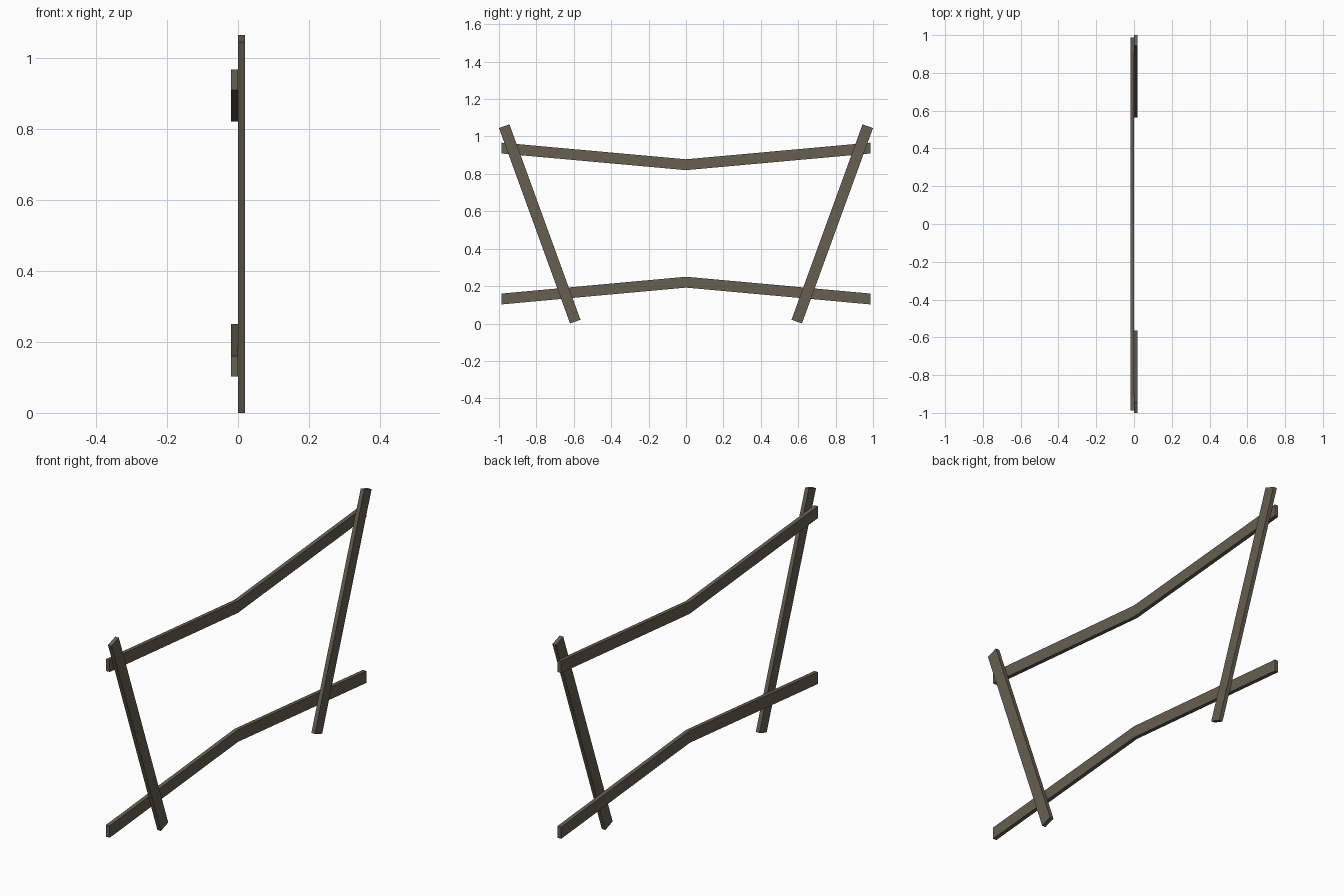
import bpy, bmesh

if "Cube" in bpy.data.objects:
    bpy.data.objects.remove(bpy.data.objects["Cube"])

wood = bpy.data.materials.new("weathered brown wood")
wood.diffuse_color = (0.135, 0.112, 0.082, 1)
wood.use_nodes = True
wood.node_tree.nodes["Principled BSDF"].inputs["Base Color"].default_value = wood.diffuse_color

T = 0.0192  # plank thickness


def plank(name, outline, x0, x1):
    """Extrude a (y, z) outline between two x positions."""
    bm = bmesh.new()
    back = [bm.verts.new((x0, y, z)) for y, z in outline]
    front = [bm.verts.new((x1, y, z)) for y, z in outline]
    n = len(outline)
    bm.faces.new(back)
    bm.faces.new(front)
    for i in range(n):
        j = (i + 1) % n
        bm.faces.new((back[i], back[j], front[j], front[i]))
    bmesh.ops.recalc_face_normals(bm, faces=bm.faces)
    mesh = bpy.data.meshes.new(name)
    bm.to_mesh(mesh)
    bm.free()
    mesh.materials.append(wood)
    obj = bpy.data.objects.new(name, mesh)
    bpy.context.collection.objects.link(obj)


# Slanted posts, leaning outwards on either side
for name, s in (("left_post", -1), ("right_post", 1)):
    corners = [(0.564, 0.020), (0.620, 0.0), (1.0, 1.045), (0.944, 1.065)]
    plank(name, [(s * y, z) for y, z in corners], 0, T)

# Bent rails behind the posts, each half meeting at the middle
for name, end, mid in (("upper_rail", 0.909, 0.820), ("lower_rail", 0.102, 0.192)):
    for side, s in (("left", -1), ("right", 1)):
        h = 0.058
        plank(f"{name}_{side}",
              [(0, mid), (s * 0.987, end), (s * 0.987, end + h), (0, mid + h)], -T, 0)
